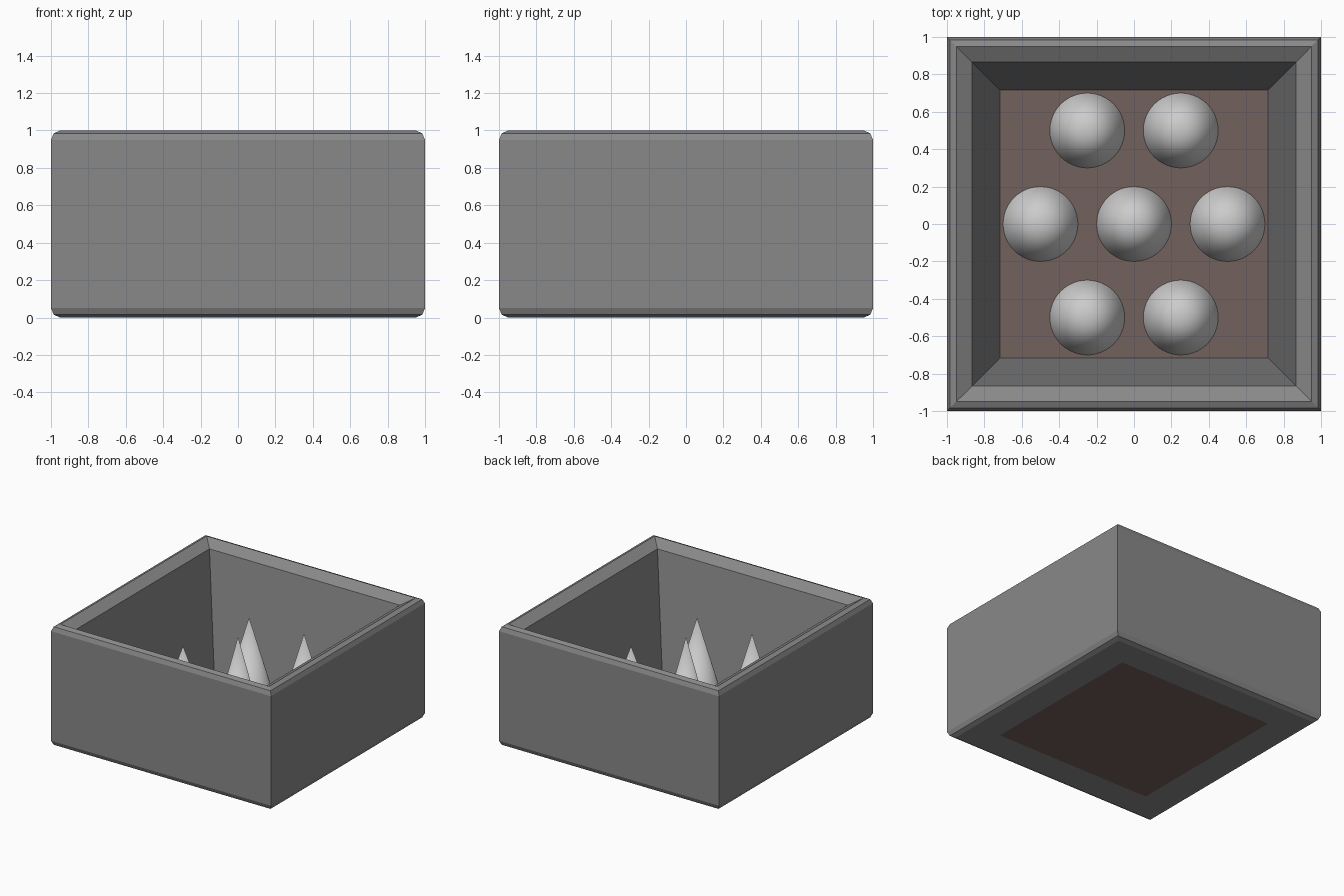
import bpy, bmesh, math

if "Cube" in bpy.data.objects:
    bpy.data.objects.remove(bpy.data.objects["Cube"])


def material(name, rgb):
    m = bpy.data.materials.new(name)
    m.diffuse_color = (*rgb, 1)
    m.use_nodes = True
    m.node_tree.nodes["Principled BSDF"].inputs["Base Color"].default_value = m.diffuse_color
    return m


def add_object(name, bm, mat=None):
    bmesh.ops.recalc_face_normals(bm, faces=bm.faces)
    mesh = bpy.data.meshes.new(name)
    bm.to_mesh(mesh)
    bm.free()
    obj = bpy.data.objects.new(name, mesh)
    bpy.context.collection.objects.link(obj)
    if mat:
        mesh.materials.append(mat)
    return obj


stone = material("dark_stone", (0.25, 0.25, 0.25))
earth = material("brown_earth", (0.17, 0.12, 0.11))

# Square pit wall: closed (half width, height) profile swept round four corners
profile = [(0.95, 0), (0.985, 0.015), (1, 0.05), (1, 0.95), (0.985, 0.985),
           (0.95, 1), (0.865, 0.95), (0.717, 0)]
bm = bmesh.new()
rings = [[bm.verts.new((sx * r, sy * r, z))
          for sx, sy in ((-1, -1), (1, -1), (1, 1), (-1, 1))]
         for r, z in profile]
for i, ring in enumerate(rings):
    nxt = rings[(i + 1) % len(rings)]
    for k in range(4):
        j = (k + 1) % 4
        bm.faces.new((ring[k], ring[j], nxt[j], nxt[k]))
add_object("pit_wall", bm, stone)

# Floor sheet closing the bottom opening
bm = bmesh.new()
bmesh.ops.create_grid(bm, x_segments=1, y_segments=1, size=0.717)
for f in bm.faces:
    if f.normal.z < 0:
        f.normal_flip()
add_object("pit_floor", bm, earth)


# Spikes: tallest in the middle, shortest at the sides
def spike(name, x, y, height):
    bm = bmesh.new()
    bmesh.ops.create_cone(bm, cap_ends=False, segments=48, radius1=0.2,
                          radius2=0, depth=height)
    bmesh.ops.remove_doubles(bm, verts=bm.verts, dist=1e-5)
    bmesh.ops.translate(bm, verts=bm.verts, vec=(x, y, height / 2))
    obj = add_object(name, bm)
    for p in obj.data.polygons:
        p.use_smooth = True


spike("spike_centre", 0, 0, 0.79)
for sx in (-1, 1):
    side = "left" if sx < 0 else "right"
    spike(f"spike_{side}", sx * 0.5, 0, 0.58)
    for sy in (-1, 1):
        end = "front" if sy < 0 else "back"
        spike(f"spike_{end}_{side}", sx * 0.25, sy * 0.5, 0.69)
